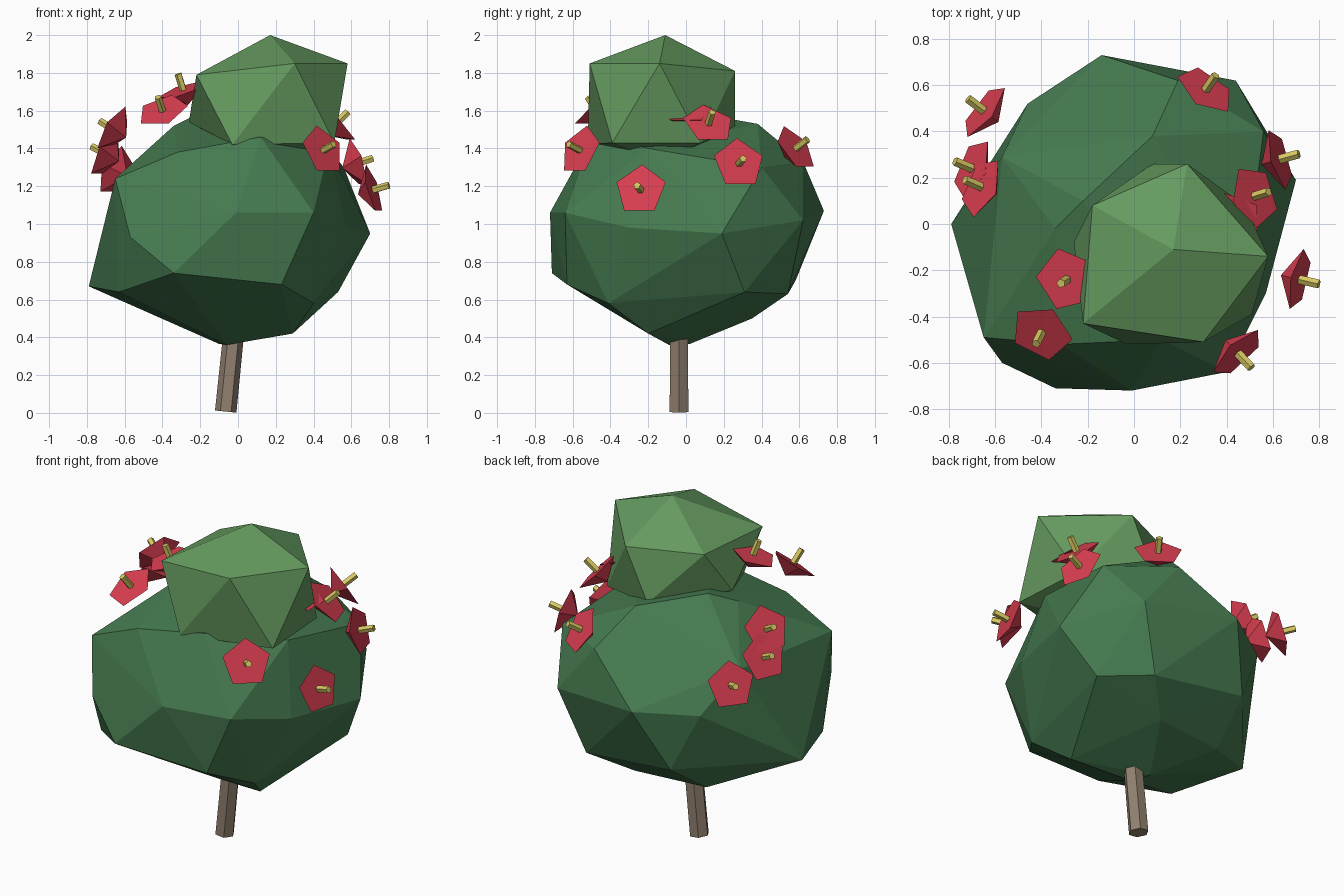
import bpy
import bmesh
from mathutils import Matrix, Vector

cube = bpy.data.objects.get("Cube")
if cube:
    bpy.data.objects.remove(cube, do_unlink=True)


def material(name, colour):
    mat = bpy.data.materials.new(name)
    mat.use_nodes = True
    mat.diffuse_color = (*colour, 1)
    mat.node_tree.nodes["Principled BSDF"].inputs["Base Color"].default_value = (*colour, 1)
    return mat


dark_green = material("dark leaf green", (0.06, 0.195, 0.08))
light_green = material("light leaf green", (0.13, 0.325, 0.115))
bark = material("bark brown", (0.28, 0.215, 0.157))
red = material("petal red", (0.7, 0.048, 0.082))
yellow = material("stamen yellow", (0.69, 0.59, 0.125))


def finish(bm, name, mat):
    """Turn a bmesh into a flat shaded object."""
    bmesh.ops.recalc_face_normals(bm, faces=bm.faces)
    mesh = bpy.data.meshes.new(name)
    bm.to_mesh(mesh)
    bm.free()
    mesh.materials.append(mat)
    obj = bpy.data.objects.new(name, mesh)
    bpy.context.collection.objects.link(obj)
    return obj


def foliage(name, corners, mat):
    """Faceted clump stretched around its corner points."""
    bm = bmesh.new()
    for corner in corners:
        bm.verts.new(corner)
    hull = bmesh.ops.convex_hull(bm, input=bm.verts)
    spare = [v for v in hull["geom_interior"] if isinstance(v, bmesh.types.BMVert)]
    bmesh.ops.delete(bm, geom=spare, context="VERTS")
    return finish(bm, name, mat)


def rod(name, start, end, sides, r1, r2, mat):
    """Straight tapered prism between two points."""
    start, end = Vector(start), Vector(end)
    axis = end - start
    turn = axis.to_track_quat("Z", "Y").to_matrix().to_4x4()
    bm = bmesh.new()
    bmesh.ops.create_cone(bm, cap_ends=True, segments=sides, radius1=r1, radius2=r2,
                          depth=axis.length,
                          matrix=Matrix.Translation((start + end) / 2) @ turn)
    bmesh.ops.remove_doubles(bm, verts=bm.verts, dist=0.0001)
    return finish(bm, name, mat)


def flower(label, centre, facing):
    """Five sided cone opening outward, with a stamen in the middle."""
    centre, facing = Vector(centre), Vector(facing).normalized()
    rod(label + "_petals", centre - facing * 0.085, centre, 5, 0, 0.14, red)
    rod(label + "_stamen", centre - facing * 0.02, centre + facing * 0.09,
        5, 0.02, 0.02, yellow)


# Leaning trunk
rod("trunk", (-0.065, -0.037, 0.007), (-0.02, -0.037, 0.45), 6, 0.057, 0.055, bark)

# Large crown, from the underside up
foliage("main_crown", [
    (-0.06, -0.09, 0.36), (-0.1, 0.02, 0.365), (0.29, -0.2, 0.42),
    (0.1, 0.35, 0.5), (0.4, -0.41, 0.58), (-0.35, 0.3, 0.5),
    (-0.79, 0, 0.67), (-0.63, -0.43, 0.64), (-0.34, -0.71, 0.74),
    (0.23, -0.63, 0.68), (0.53, 0.31, 0.64), (0.3, 0.54, 0.63),
    (-0.3, 0.58, 0.7), (-0.57, -0.6, 0.93), (-0.01, -0.72, 1.06),
    (0.4, -0.64, 1.06), (0.57, -0.3, 0.98), (0.7, 0.19, 0.95),
    (0.44, 0.62, 1.02), (-0.14, 0.73, 1.07), (-0.46, 0.52, 1.05),
    (-0.65, -0.49, 1.24), (-0.57, 0.29, 1.28), (0.56, 0.4, 1.3),
    (0.19, 0.62, 1.33), (-0.32, -0.52, 1.38), (0.12, -0.5, 1.46),
    (0.48, -0.2, 1.4), (0.08, 0.38, 1.53), (-0.34, -0.02, 1.52),
    (-0.22, 0.1, 1.58),
], dark_green)

# Small crown on top
foliage("upper_crown", [
    (0.17, -0.11, 2), (0.58, -0.14, 1.85), (0.3, -0.51, 1.85),
    (-0.22, -0.43, 1.79), (-0.18, 0.08, 1.8), (0.23, 0.26, 1.81),
    (0.51, -0.39, 1.43), (-0.03, -0.52, 1.42), (-0.26, -0.08, 1.54),
    (0.08, 0.26, 1.5), (0.48, 0.08, 1.43), (0.15, -0.13, 1.32),
], light_green)

# Flowers: centre and facing direction
blooms = {
    "right_low_flower": ((0.715, -0.24, 1.18), (0.94, -0.22, 0.27)),
    "right_back_flower": ((0.63, 0.28, 1.32), (0.9, 0.25, 0.28)),
    "right_high_flower": ((0.52, 0.12, 1.53), (0.65, 0.2, 0.65)),
    "nestled_flower": ((0.43, 0, 1.6), (0.45, 0, 0.9)),
    "back_flower": ((0.31, 0.58, 1.4), (0.45, 0.65, 0.5)),
    "front_flower": ((0.45, -0.56, 1.39), (0.58, -0.62, 0.32)),
    "front_high_flower": ((-0.4, -0.47, 1.6), (-0.25, -0.5, 0.75)),
    "top_flower": ((-0.29, -0.24, 1.71), (-0.28, -0.18, 0.9)),
    "side_low_flower": ((-0.65, 0.49, 1.28), (-0.72, 0.55, 0.3)),
    "side_high_flower": ((-0.66, 0.16, 1.5), (-0.8, 0.35, 0.5)),
    "side_middle_flower": ((-0.7, 0.24, 1.37), (-0.85, 0.35, 0.45)),
}
for label, (centre, facing) in blooms.items():
    flower(label, centre, facing)
